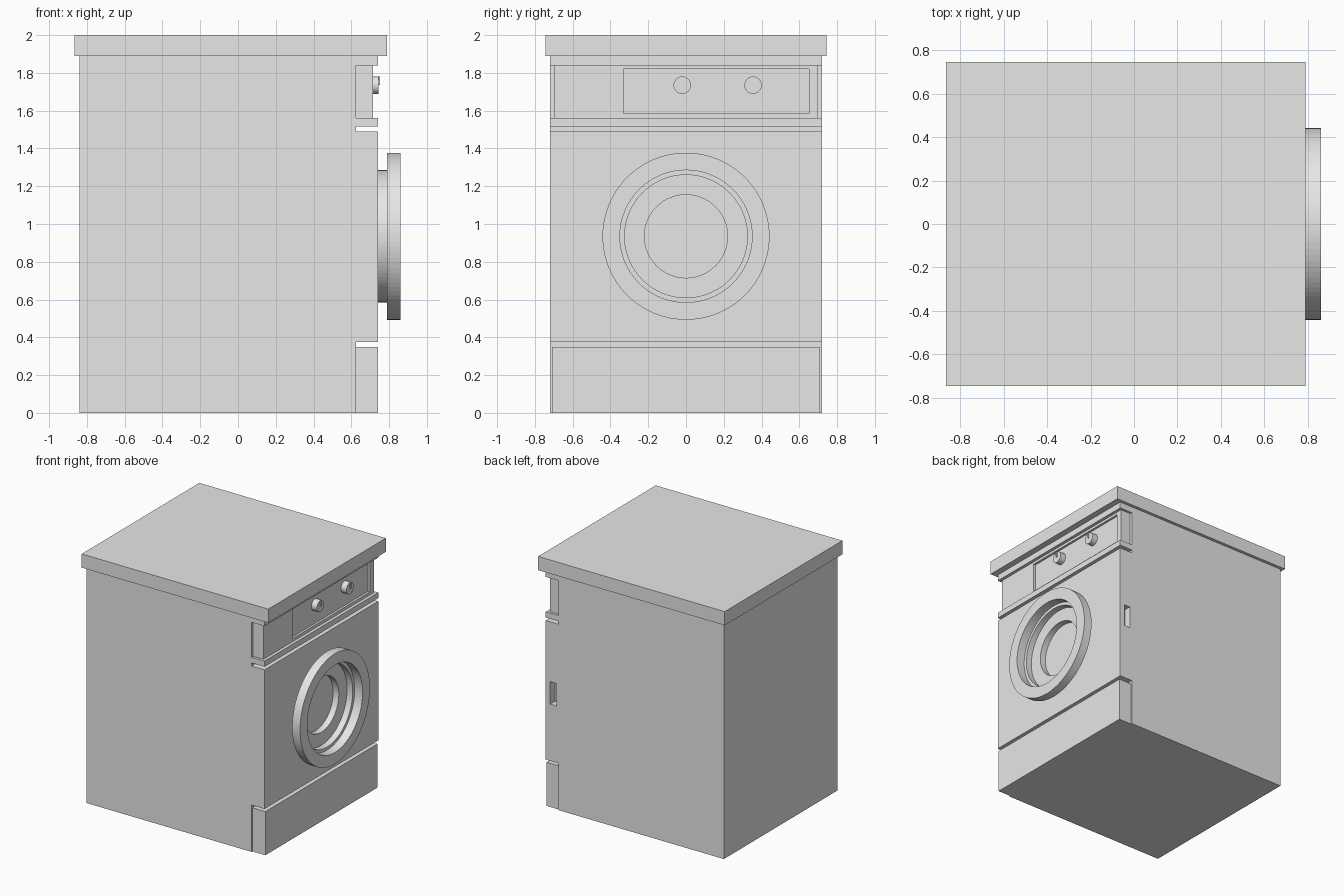
import bpy, bmesh, math
from mathutils import Matrix

if "Cube" in bpy.data.objects:
    bpy.data.objects.remove(bpy.data.objects["Cube"], do_unlink=True)

grey = bpy.data.materials.new("light_grey")
grey.use_nodes = True
grey.diffuse_color = (0.8, 0.8, 0.8, 1)
grey.node_tree.nodes["Principled BSDF"].inputs["Base Color"].default_value = (0.8, 0.8, 0.8, 1)

SIDES = 96
DOOR_Z = 0.935
HALF = 0.72     # half the cabinet width


def finish(name, bm):
    bmesh.ops.recalc_face_normals(bm, faces=bm.faces)
    mesh = bpy.data.meshes.new(name)
    bm.to_mesh(mesh)
    bm.free()
    mesh.materials.append(grey)
    obj = bpy.data.objects.new(name, mesh)
    bpy.context.collection.objects.link(obj)
    return obj


def box(name, x, y, z):
    """Box from (min, max) pairs."""
    bm = bmesh.new()
    bmesh.ops.create_cube(bm, size=1)
    for v in bm.verts:
        v.co = [sum(r) / 2 + c * (r[1] - r[0]) for r, c in zip((x, y, z), v.co)]
    return finish(name, bm)


def disc(name, radius, x, y, z, sides=SIDES):
    """Cylinder along x between a pair of x values."""
    bm = bmesh.new()
    place = Matrix.Translation((sum(x) / 2, y, z)) @ Matrix.Rotation(math.pi / 2, 4, 'Y')
    bmesh.ops.create_cone(bm, cap_ends=True, segments=sides, radius1=radius,
                          radius2=radius, depth=x[1] - x[0], matrix=place)
    return finish(name, bm)


def ring(name, inner, outer, x):
    """Square-section ring around the door axis."""
    bm = bmesh.new()
    section = [(inner, x[0]), (outer, x[0]), (outer, x[1]), (inner, x[1])]
    loops = []
    for i in range(SIDES):
        a = math.tau * i / SIDES
        loops.append([bm.verts.new((px, r * math.cos(a), DOOR_Z + r * math.sin(a)))
                      for r, px in section])
    for i in range(SIDES):
        a, b = loops[i - 1], loops[i]
        for j in range(4):
            bm.faces.new((a[j - 1], a[j], b[j], b[j - 1]))
    return finish(name, bm)


def cut(obj, cutter):
    mod = obj.modifiers.new("cut", 'BOOLEAN')
    mod.operation = 'DIFFERENCE'
    mod.solver = 'EXACT'
    mod.object = cutter
    bpy.context.view_layer.objects.active = obj
    bpy.ops.object.modifier_apply(modifier=mod.name)
    bpy.data.objects.remove(cutter, do_unlink=True)


# Cabinet: side profile with grooves, extruded across the width
BACK, STEP, FACE = -0.84, 0.625, 0.74
profile = [(BACK, 0), (STEP, 0), (STEP, 0.375), (FACE, 0.375), (FACE, 1.49),
           (STEP, 1.49), (STEP, 1.515), (FACE, 1.515), (FACE, 1.56), (STEP, 1.56),
           (STEP, 1.84), (FACE, 1.84), (FACE, 1.89), (BACK, 1.89)]
bm = bmesh.new()
side = bm.faces.new([bm.verts.new((x, -HALF, z)) for x, z in profile])
new = bmesh.ops.extrude_face_region(bm, geom=[side])["geom"]
bmesh.ops.translate(bm, vec=(0, 2 * HALF, 0),
                    verts=[v for v in new if isinstance(v, bmesh.types.BMVert)])
cabinet = finish("cabinet", bm)

# Recessed door glass and grip slot in the side
cut(cabinet, disc("glass_cutter", 0.22, (0.69, 0.8), 0, DOOR_Z))
cut(cabinet, box("grip_cutter", (0.645, 0.7), (0.66, 0.8), (0.83, 1.01)))

# Worktop and kickboard
box("worktop", (-0.865, 0.79), (-0.745, 0.745), (1.89, 2.0))
box("kickboard", (STEP, FACE), (-0.71, 0.71), (0, 0.35))

# Control panel with a sunken display field
panel = box("control_panel", (STEP, 0.715), (-0.7, 0.7), (1.56, 1.84))
cut(panel, box("display_cutter", (0.697, 0.8), (-0.33, 0.65), (1.585, 1.82)))

# Knobs with pointers
for name, y in (("program_knob", -0.02), ("temperature_knob", 0.355)):
    disc(name, 0.046, (0.697, 0.745), y, 1.735, 32)
    box(name + "_pointer", (0.744, 0.752), (y - 0.006, y + 0.006), (1.735, 1.78))

# Door collar and outer rim
ring("door_collar", 0.325, 0.35, (FACE, 0.79))
ring("door_rim", 0.35, 0.442, (0.79, 0.86))
